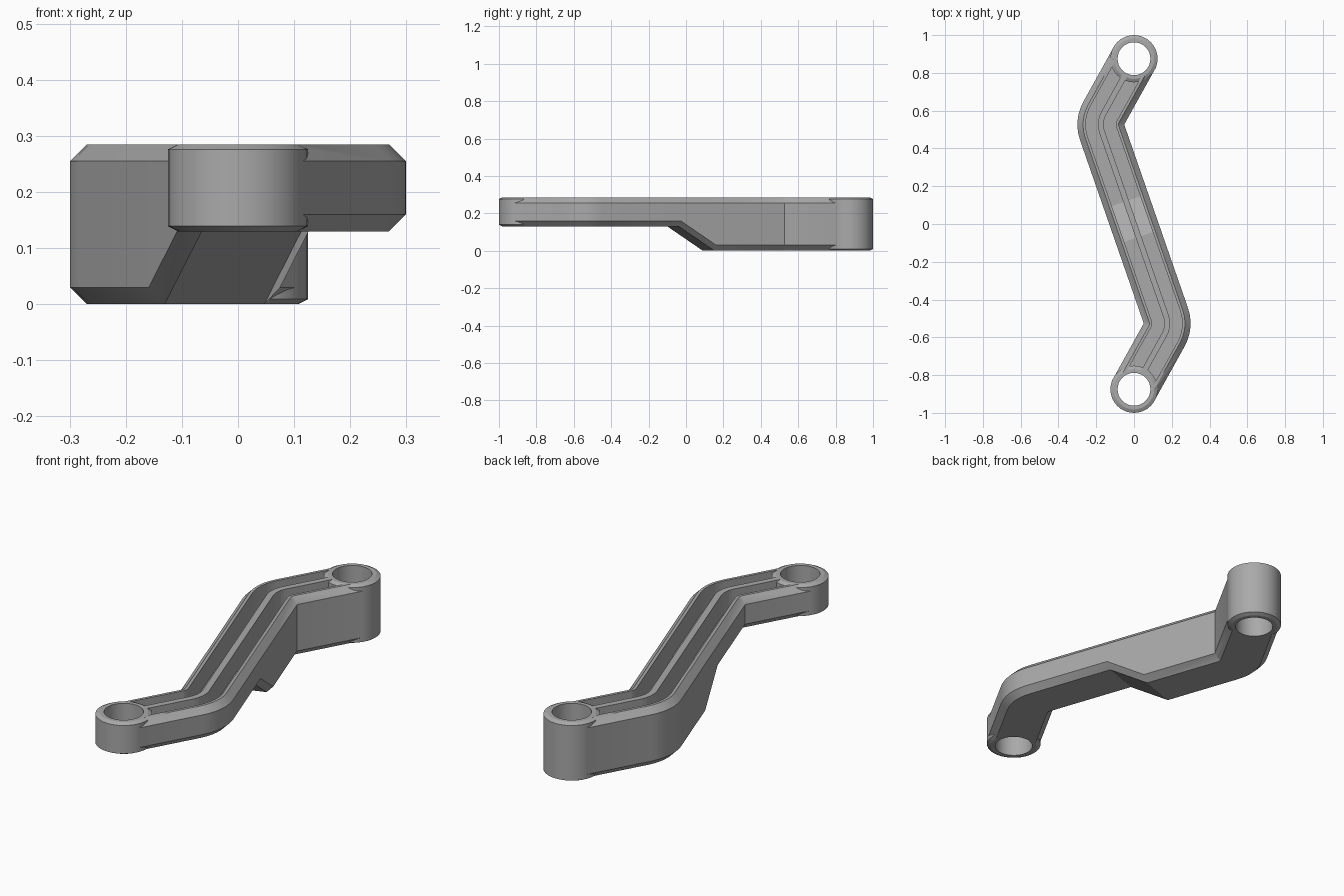
import bpy, bmesh, math
from mathutils import Vector

cube = bpy.data.objects.get("Cube")
if cube:
    bpy.data.objects.remove(cube)

TOP, HALF, CHAMFER = 0.285, 0.124, 0.03
FRONT_BASE, REAR_BASE = 0.13, 0.0
BOSS_Y, BOSS_R, HOLE_R = 0.875, 0.125, 0.087

metal = bpy.data.materials.new("grey metal")
metal.use_nodes = True
grey = (0.4, 0.4, 0.4, 1)
metal.diffuse_color = grey
metal.node_tree.nodes["Principled BSDF"].inputs["Base Color"].default_value = grey


def make_object(name, bm):
    bmesh.ops.recalc_face_normals(bm, faces=bm.faces)
    mesh = bpy.data.meshes.new(name)
    bm.to_mesh(mesh)
    bm.free()
    mesh.materials.append(metal)
    obj = bpy.data.objects.new(name, mesh)
    bpy.context.collection.objects.link(obj)
    return obj


def loft(name, rings):
    """Skin a list of equal closed rings and cap both ends."""
    bm = bmesh.new()
    rows = [[bm.verts.new(p) for p in ring] for ring in rings]
    n = len(rows[0])
    for a, b in zip(rows, rows[1:]):
        for i in range(n):
            j = (i + 1) % n
            bm.faces.new((a[i], a[j], b[j], b[i]))
    bm.faces.new(rows[0])
    bm.faces.new(rows[-1])
    bmesh.ops.remove_doubles(bm, verts=bm.verts, dist=1e-4)
    return make_object(name, bm)


def cylinder(name, y, profile, sides=32):
    """Upright cylinder from (radius, height) pairs."""
    turns = [math.tau * i / sides for i in range(sides)]
    return loft(name, [[(r * math.cos(t), y + r * math.sin(t), z) for t in turns]
                       for r, z in profile])


def combine(target, tool, operation):
    mod = target.modifiers.new(operation.lower(), "BOOLEAN")
    mod.operation, mod.solver, mod.object = operation, "EXACT", tool
    bpy.context.view_layer.objects.active = target
    bpy.ops.object.modifier_apply(modifier=mod.name)
    bpy.data.objects.remove(tool)


# Cross-section: chamfered bar with two grooves and a centre rib
def section(pos, normal, base):
    floor = base + 0.05
    half = [(0.015, TOP), (0.015, floor), (0.08, floor), (0.08, TOP),
            (HALF - CHAMFER, TOP), (HALF, TOP - CHAMFER),
            (HALF, base + CHAMFER), (HALF - CHAMFER, base)]
    outline = half + [(-u, z) for u, z in reversed(half)]
    return [(*(pos + normal * u), z) for u, z in outline]


# Centre line: straight, rounded elbow, straight; the front half is the rear half turned
start, elbow = Vector((0, BOSS_Y)), Vector((-0.187, 0.538))
d1, d2 = (elbow - start).normalized(), (-elbow).normalized()
n1, n2 = Vector((-d1.y, d1.x)), Vector((-d2.y, d2.x))
bisector = (n1 + n2).normalized()
pivot = elbow + bisector * HALF / bisector.dot(n1)
turn = n1.angle(n2)
rear = [(start, n1)]
STEPS = 6
for k in range(STEPS + 1):
    a = turn * k / STEPS
    n = (n1 * math.sin(turn - a) + n2 * math.sin(a)) / math.sin(turn)
    rear.append((pivot - n * HALF, n))

# Arm, with the underside stepping up near the middle
rings = [section(p, n, REAR_BASE) for p, n in rear]
rings.append(section(-d2 * 0.128, n2, REAR_BASE))
rings.append(section(d2 * 0.073, n2, FRONT_BASE))
rings += [section(-p, n, FRONT_BASE) for p, n in reversed(rear)]
arm = loft("link_arm", rings)

# End bosses and their through holes
for label, y, base in (("rear", BOSS_Y, REAR_BASE), ("front", -BOSS_Y, FRONT_BASE)):
    e = 0.009
    boss = cylinder(label + "_boss", y, [(BOSS_R - 2 * e, base), (BOSS_R, base + e),
                                         (BOSS_R, TOP - e), (BOSS_R - 2 * e, TOP)])
    combine(arm, boss, "UNION")
    hole = cylinder(label + "_hole", y, [(HOLE_R, -0.1), (HOLE_R, TOP + 0.1)])
    combine(arm, hole, "DIFFERENCE")

bpy.ops.object.select_all(action="DESELECT")
arm.select_set(True)
bpy.context.view_layer.objects.active = arm
bpy.ops.object.shade_smooth_by_angle(angle=math.radians(25))
